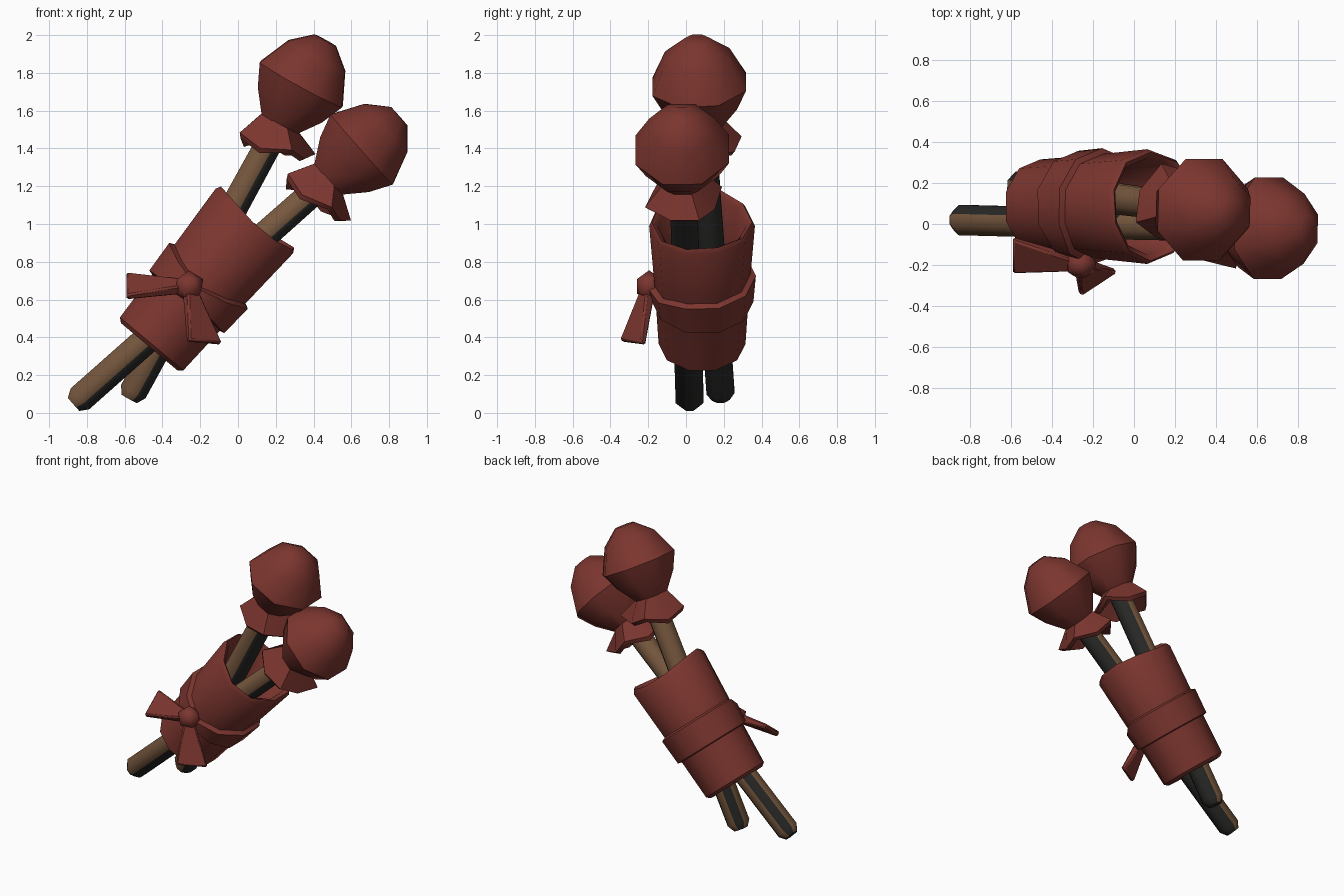
import bpy, bmesh, math
from mathutils import Vector

cube = bpy.data.objects.get("Cube")
if cube:
    bpy.data.objects.remove(cube, do_unlink=True)


def material(name, rgb):
    m = bpy.data.materials.new(name)
    m.use_nodes = True
    m.diffuse_color = (*rgb, 1)
    m.node_tree.nodes["Principled BSDF"].inputs["Base Color"].default_value = (*rgb, 1)
    return m


RED = material("red_cloth", (0.2, 0.036, 0.028))
WOOD = material("brown_wood", (0.19, 0.1, 0.05))
DARK = material("charred_wood", (0.022, 0.022, 0.021))


def finish(name, bm, mats, angle=46):
    bmesh.ops.recalc_face_normals(bm, faces=bm.faces)
    mesh = bpy.data.meshes.new(name)
    bm.to_mesh(mesh)
    bm.free()
    for m in mats:
        mesh.materials.append(m)
    obj = bpy.data.objects.new(name, mesh)
    bpy.context.collection.objects.link(obj)
    bpy.ops.object.select_all(action="DESELECT")
    obj.select_set(True)
    bpy.context.view_layer.objects.active = obj
    bpy.ops.object.shade_smooth_by_angle(angle=math.radians(angle))
    return obj


def frame(axis):
    """Axis, sideways (+x, -z) and rearward directions."""
    d = axis.normalized()
    w = Vector((0, 1, 0)).cross(d).normalized()
    return d, w, d.cross(w)


def loft(origin, axis, profile, sides, closed=False, shape=None, phase=0.5):
    """Sweep (distance, radius) points around an axis; shape can bend each ring."""
    d, w, v = frame(axis)
    bm = bmesh.new()
    rings = []
    for i, (s, r) in enumerate(profile):
        ring = []
        for k in range(sides):
            a = (k + phase) * math.tau / sides
            ds, dw, rr = shape(i, k, a, r) if shape else (0, 0, r)
            ring.append(bm.verts.new(origin + d * (s + ds)
                        + w * (math.cos(a) * rr + dw) + v * math.sin(a) * rr))
        rings.append(ring)
    pairs = list(zip(rings, rings[1:]))
    if closed:
        pairs.append((rings[-1], rings[0]))
    else:
        bm.faces.new(rings[0])
        bm.faces.new(rings[-1])
    for lo, hi in pairs:
        for k in range(sides):
            n = (k + 1) % sides
            bm.faces.new((lo[k], lo[n], hi[n], hi[k]))
    return bm


# Wooden sticks, dark on the lower side with a dark strip at the rear
def stick(name, foot, head):
    axis = head - foot
    d, w, v = frame(axis)
    length = axis.length
    bm = loft(foot, axis, [(0, 0.05), (0.045, 0.08), (length * 0.55, 0.08),
                           (length, 0.075)], 8)
    bm.normal_update()
    for f in bm.faces:
        c = f.calc_center_median() - foot
        along = c.dot(d)
        a = math.degrees(math.atan2(c.dot(v), c.dot(w)))
        strip = 120 < a < 150 and along < length * 0.6
        f.material_index = int(abs(a) < 60 or strip)
    finish(name, bm, [WOOD, DARK], 50)


# Padded cloth head with its flared, wavy skirt
def padded_head(name, foot, centre):
    axis = centre - foot
    bulb = [(-0.26, 0.1), (-0.12, 0.21), (0, 0.268), (0.17, 0.185), (0.265, 0.07)]
    finish(name + "_padding", loft(centre, axis, bulb, 8), [RED])

    def wave(i, k, a, r):
        if i in (1, 2):
            flip = 0.02 * (-1) ** k
            return 0.045 * math.cos(a) + flip, 0.04, r + flip
        return 0, 0, r
    skirt = [(-0.23, 0.115), (-0.355, 0.2), (-0.38, 0.18), (-0.28, 0.07)]
    finish(name + "_skirt", loft(centre, axis, skirt, 8, True, wave), [RED])


for name, foot, centre in (
        ("front", Vector((-0.87, 0.02, 0.045)), Vector((0.655, -0.02, 1.395))),
        ("rear", Vector((-0.575, 0.185, 0.075)), Vector((0.335, 0.07, 1.74)))):
    stick(name + "_stick", foot, centre)
    padded_head(name + "_head", foot, centre)

# Open cloth sleeve
base = Vector((-0.47, 0.085, 0.35))
lean = Vector((0.56, 0, 0.67))
sleeve = [(0, 0.205), (0.02, 0.23), (0.4, 0.25), (0.85, 0.28), (0.875, 0.265),
          (0.85, 0.235), (0.4, 0.21), (0.02, 0.18)]


def uneven(i, k, a, r):
    return (0.02 * math.sin(2 * a + 1) if i in (3, 4, 5) else 0), 0, r


finish("sleeve", loft(base, lean, sleeve, 10, True, uneven), [RED])


# Sash, gathered at the front where the knot sits
def gather(i, k, a, r):
    f = max(0, -math.sin(a)) ** 3
    side = -1 if i < 2 else 1
    return -0.035 * f - side * 0.055 * f, 0, r


sash = [(0.3, 0.23), (0.31, 0.272), (0.49, 0.285), (0.51, 0.24)]
finish("sash", loft(base, lean, sash, 10, True, gather), [RED])

# Knot
knot_at = Vector((-0.26, -0.195, 0.67))
bm = bmesh.new()
bmesh.ops.create_icosphere(bm, subdivisions=1, radius=0.085)
for vert in bm.verts:
    vert.co.y *= 0.9
    vert.co += knot_at
finish("knot", bm, [RED])


# Flaring sash ends
def sash_end(name, a, b):
    out = (a + b) / 2 - knot_at
    across = (b - a).normalized()
    thick = out.cross(across).normalized()
    root = knot_at + out * 0.1
    bm = bmesh.new()
    loops = []
    for p, q, t in ((root - across * 0.035, root + across * 0.035, 0.03), (a, b, 0.018)):
        loops.append([bm.verts.new(c) for c in
                      (p - thick * t, q - thick * t, q + thick * t, p + thick * t)])
    lo, hi = loops
    bm.faces.new(lo)
    bm.faces.new(hi)
    for k in range(4):
        n = (k + 1) % 4
        bm.faces.new((lo[k], lo[n], hi[n], hi[k]))
    obj = finish(name, bm, [RED])
    bevel = obj.modifiers.new("soft_edges", "BEVEL")
    bevel.width = 0.01
    bevel.segments = 1


sash_end("side_sash_end", Vector((-0.59, -0.07, 0.735)), Vector((-0.59, -0.235, 0.61)))
sash_end("lower_sash_end", Vector((-0.265, -0.34, 0.38)), Vector((-0.09, -0.225, 0.365)))
